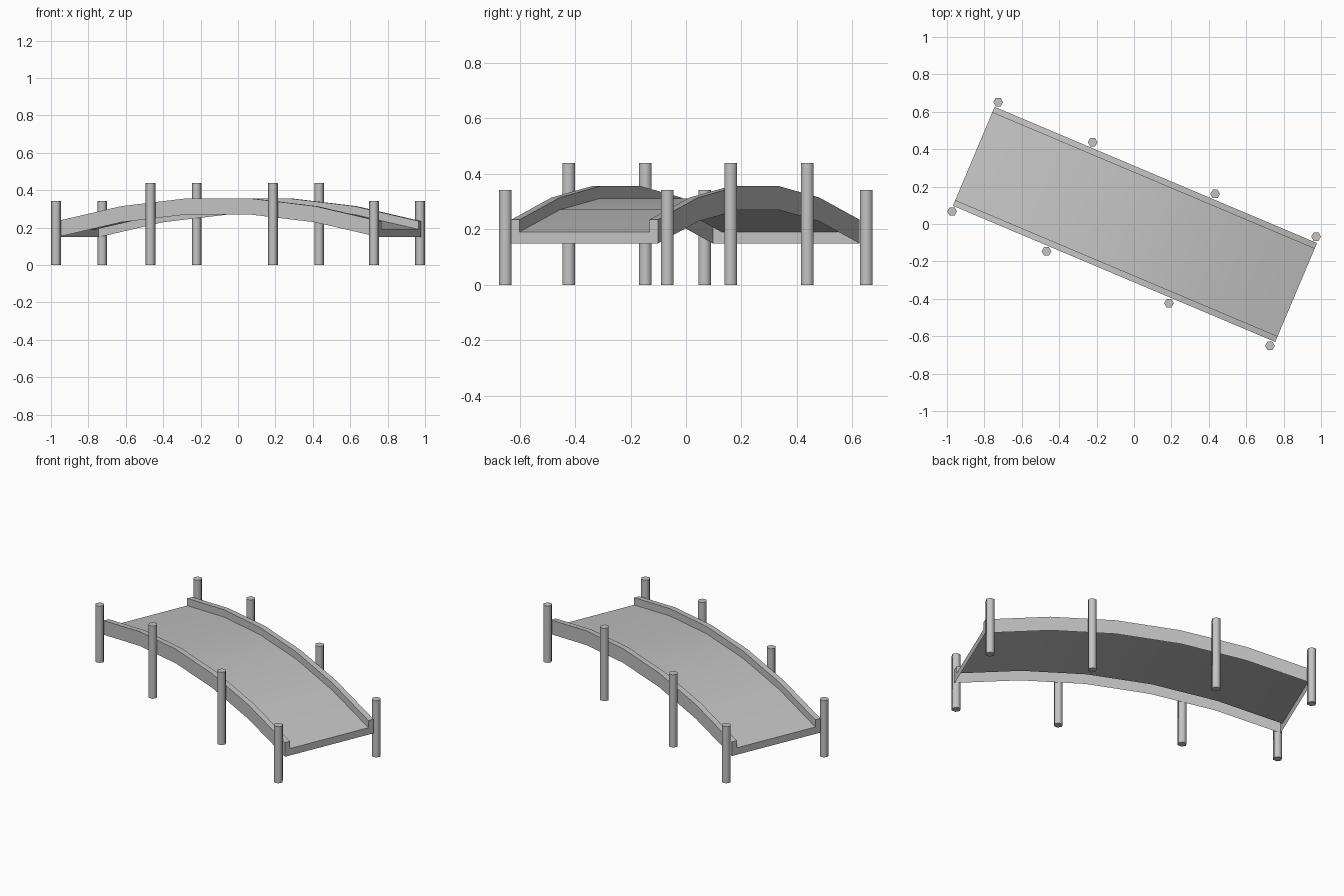
import bpy, bmesh, math
from mathutils import Matrix

if "Cube" in bpy.data.objects:
    bpy.data.objects.remove(bpy.data.objects["Cube"], do_unlink=True)

TURN = Matrix.Rotation(math.radians(-22.9), 4, "Z")

grey = bpy.data.materials.new("stone grey")
grey.use_nodes = True
COLOR = (0.55, 0.55, 0.55, 1)
grey.diffuse_color = COLOR
grey.node_tree.nodes["Principled BSDF"].inputs["Base Color"].default_value = COLOR


def finish(bm, name, smooth_angle):
    mesh = bpy.data.meshes.new(name)
    bm.to_mesh(mesh)
    bm.free()
    mesh.materials.append(grey)
    mesh.transform(TURN)
    obj = bpy.data.objects.new(name, mesh)
    bpy.context.collection.objects.link(obj)
    bpy.ops.object.select_all(action="DESELECT")
    obj.select_set(True)
    bpy.context.view_layer.objects.active = obj
    bpy.ops.object.shade_smooth_by_angle(angle=math.radians(smooth_angle))


# Arched deck with raised kerbs: a U-shaped section swept along the arch
HALF, LIP, THICK, HIGH = 0.287, 0.033, 0.042, 0.086
inner = HALF - LIP
section = [(-HALF, 0), (-HALF, HIGH), (-inner, HIGH), (-inner, THICK),
           (inner, THICK), (inner, HIGH), (HALF, HIGH), (HALF, 0)]
START, END = -0.93, 0.941
rise = [0.149, 0.229, 0.27]
heights = rise + rise[::-1]
arch = [(START + (END - START) * i / 5, z) for i, z in enumerate(heights)]

bm = bmesh.new()
rings = [[bm.verts.new((x, y, z + h)) for y, h in section] for x, z in arch]
# The shell is open underneath, so the section's bottom edge is not swept
for a, b in zip(rings, rings[1:]):
    for i in range(len(section) - 1):
        bm.faces.new((a[i], b[i], b[i + 1], a[i + 1]))
bm.faces.new(rings[0])
bm.faces.new(rings[-1][::-1])
bmesh.ops.recalc_face_normals(bm, faces=bm.faces)
finish(bm, "arched_deck", 30)

# Six-sided posts along both sides, taller near the middle
facing = TURN.inverted() @ Matrix.Rotation(math.radians(30), 4, "Z")
for side, y in (("right", -0.317), ("left", 0.317)):
    for n, (x, top) in enumerate([(-0.922, 0.343), (-0.374, 0.44),
                                  (0.337, 0.44), (0.923, 0.343)]):
        bm = bmesh.new()
        bmesh.ops.create_cone(bm, cap_ends=True, segments=6, radius1=0.026,
                              radius2=0.026, depth=top,
                              matrix=Matrix.Translation((x, y, top / 2)) @ facing)
        finish(bm, f"{side}_post_{n + 1}", 65)
